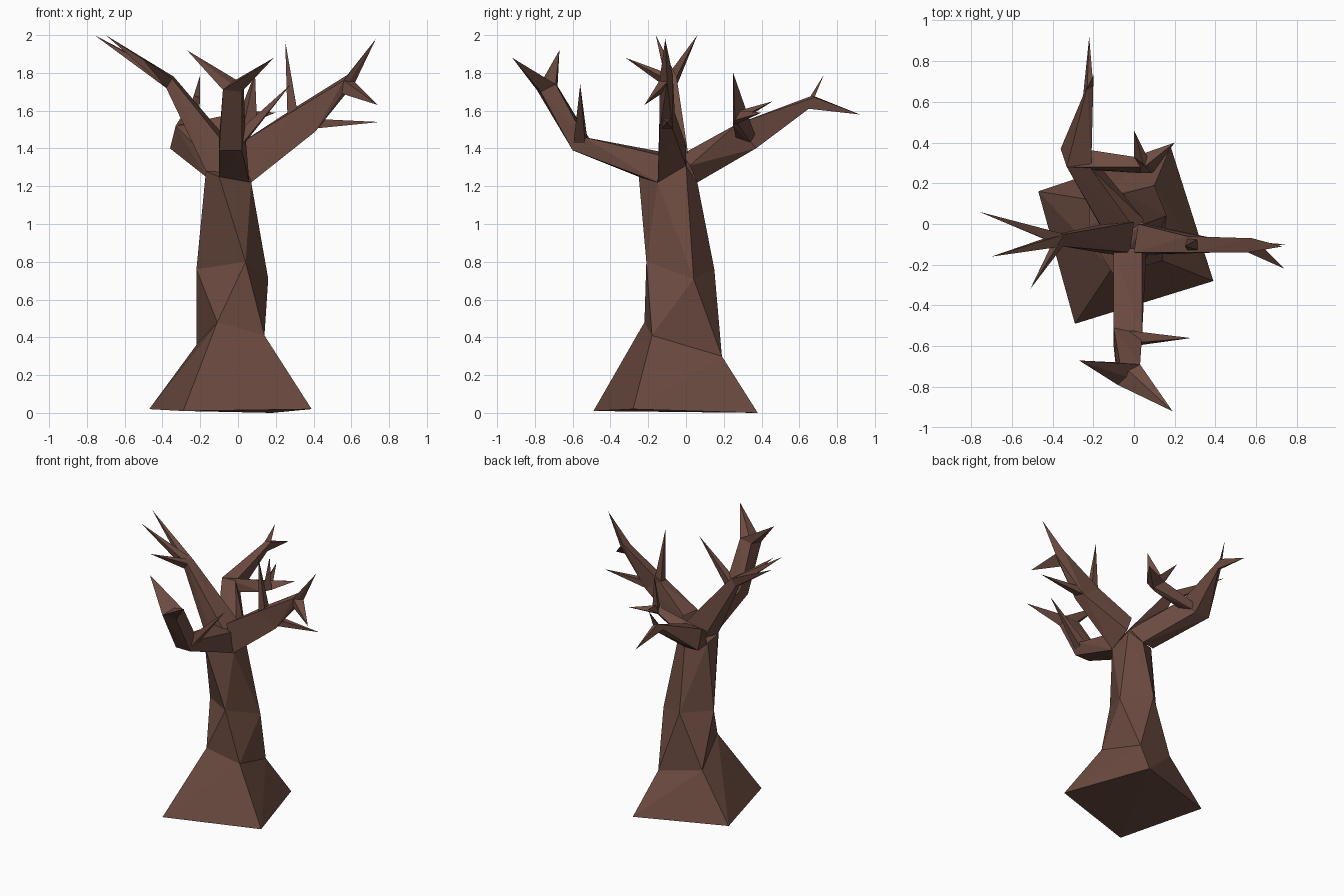
import bpy, bmesh
from mathutils import Vector

if "Cube" in bpy.data.objects:
    bpy.data.objects.remove(bpy.data.objects["Cube"])

bark = bpy.data.materials.new("brown bark")
bark.diffuse_color = (0.153, 0.072, 0.053, 1)
bark.use_nodes = True
bark.node_tree.nodes["Principled BSDF"].inputs["Base Color"].default_value = bark.diffuse_color


def limb(name, *rings, cap_start=False, cap_end=False):
    """Faceted skin stretched over a chain of point rings (a one-point ring is a tip)."""
    out = bmesh.new()
    last = len(rings) - 2
    for i, (a, b) in enumerate(zip(rings, rings[1:])):
        seg = bmesh.new()
        va = [seg.verts.new(p) for p in a]
        vb = [seg.verts.new(p) for p in b]
        bmesh.ops.convex_hull(seg, input=va + vb)
        sa, sb = {tuple(v.co) for v in va}, {tuple(v.co) for v in vb}
        for f in seg.faces:
            pts = [tuple(v.co) for v in f.verts]
            if all(p in sa for p in pts) and not (cap_start and i == 0):
                continue
            if all(p in sb for p in pts) and not (cap_end and i == last):
                continue
            out.faces.new([out.verts.new(p) for p in pts])
        seg.free()
    bmesh.ops.remove_doubles(out, verts=out.verts, dist=1e-4)
    bmesh.ops.recalc_face_normals(out, faces=out.faces)
    mesh = bpy.data.meshes.new(name)
    out.to_mesh(mesh)
    out.free()
    mesh.materials.append(bark)
    ob = bpy.data.objects.new(name, mesh)
    bpy.context.collection.objects.link(ob)


def fork(name, ring, *tips):
    for n, t in enumerate(tips):
        limb(f"{name}_{n + 1}", ring, [t])


def spike(name, base, tip, r):
    """Four-sided thorn standing on a base point."""
    base, tip = Vector(base), Vector(tip)
    d = (tip - base).normalized()
    u = d.orthogonal().normalized() * r
    v = d.cross(u)
    limb(name, [base + u, base + v, base - u, base - v], [tip])


# Trunk: flared square foot, then twisting rings
limb("trunk",
     [(-.47, .16, .02), (.18, .38, 0), (.39, -.28, .02), (-.29, -.49, .01)],
     [(-.22, .12, .36), (.10, .19, .30), (.14, -.18, .41), (-.11, -.22, .48)],
     [(-.22, -.02, .76), (-.05, .15, .76), (.16, .04, .71), (.04, -.21, .80)],
     [(-.10, -.25, 1.25), (.07, -.15, 1.22), (.05, .0, 1.31), (-.03, .06, 1.22),
      (-.17, -.02, 1.26), (-.17, -.14, 1.28)],
     cap_start=True, cap_end=True)

# Front branch
front_end = [(-.08, -.79, 1.71), (.02, -.77, 1.70), (.03, -.69, 1.74), (-.07, -.68, 1.73)]
limb("front_branch",
     [(-.10, -.25, 1.25), (.06, -.15, 1.22), (.04, -.12, 1.36), (-.10, -.12, 1.38)],
     [(-.10, -.60, 1.39), (.02, -.60, 1.39), (.04, -.54, 1.46), (-.10, -.51, 1.45)],
     front_end)
fork("front_twig", front_end, (-.27, -.67, 1.92), (.19, -.92, 1.88))
spike("front_side_twig", (.0, -.56, 1.44), (.28, -.56, 1.74), .045)

# Right branch
right_elbow = [(.41, -.14, 1.49), (.39, -.07, 1.50), (.26, -.06, 1.59), (.28, -.14, 1.59)]
right_end = [(.55, -.13, 1.69), (.62, -.10, 1.75), (.58, -.07, 1.79), (.56, -.14, 1.76)]
limb("right_branch",
     [(.07, -.15, 1.22), (.06, .0, 1.31), (.02, .0, 1.42), (.0, -.14, 1.42)],
     right_elbow, right_end)
fork("right_twig", right_end, (.73, -.11, 1.98), (.74, -.22, 1.63))
spike("right_low_twig", (.37, -.10, 1.53), (.75, -.10, 1.54), .04)
spike("right_up_twig", (.29, -.10, 1.57), (.25, -.11, 1.97), .04)

# Left branch
left_end = [(-.38, -.10, 1.72), (-.38, -.05, 1.73), (-.34, -.05, 1.78), (-.35, -.11, 1.77)]
limb("left_branch",
     [(-.17, -.14, 1.28), (-.15, .0, 1.30), (.0, .01, 1.38), (-.02, -.14, 1.36), (-.10, -.15, 1.26)],
     left_end)
fork("left_twig", left_end, (-.76, .06, 2.0), (-.70, -.16, 2.0), (-.51, -.32, 1.88))

# Back branch
back_end = [(-.25, .63, 1.63), (-.21, .65, 1.61), (-.20, .68, 1.67), (-.23, .67, 1.68)]
limb("back_branch",
     [(.05, .02, 1.31), (-.03, .06, 1.22), (-.17, .0, 1.25), (-.15, -.03, 1.34), (.0, -.02, 1.37)],
     [(-.33, .28, 1.52), (-.36, .37, 1.40), (-.24, .37, 1.40), (-.21, .27, 1.53)],
     back_end)
fork("back_twig", back_end, (-.20, .73, 1.79), (-.22, .92, 1.58))

# Side arm of the back branch, reaching right
arm_end = [(.0, .33, 1.57), (.10, .26, 1.55), (.03, .25, 1.52), (.05, .28, 1.60)]
limb("back_side_arm",
     [(-.33, .28, 1.52), (-.26, .37, 1.46), (-.27, .35, 1.42), (-.28, .27, 1.43)],
     arm_end)
fork("back_arm_twig", arm_end, (.09, .25, 1.80), (.0, .46, 1.65), (.20, .40, 1.59))
